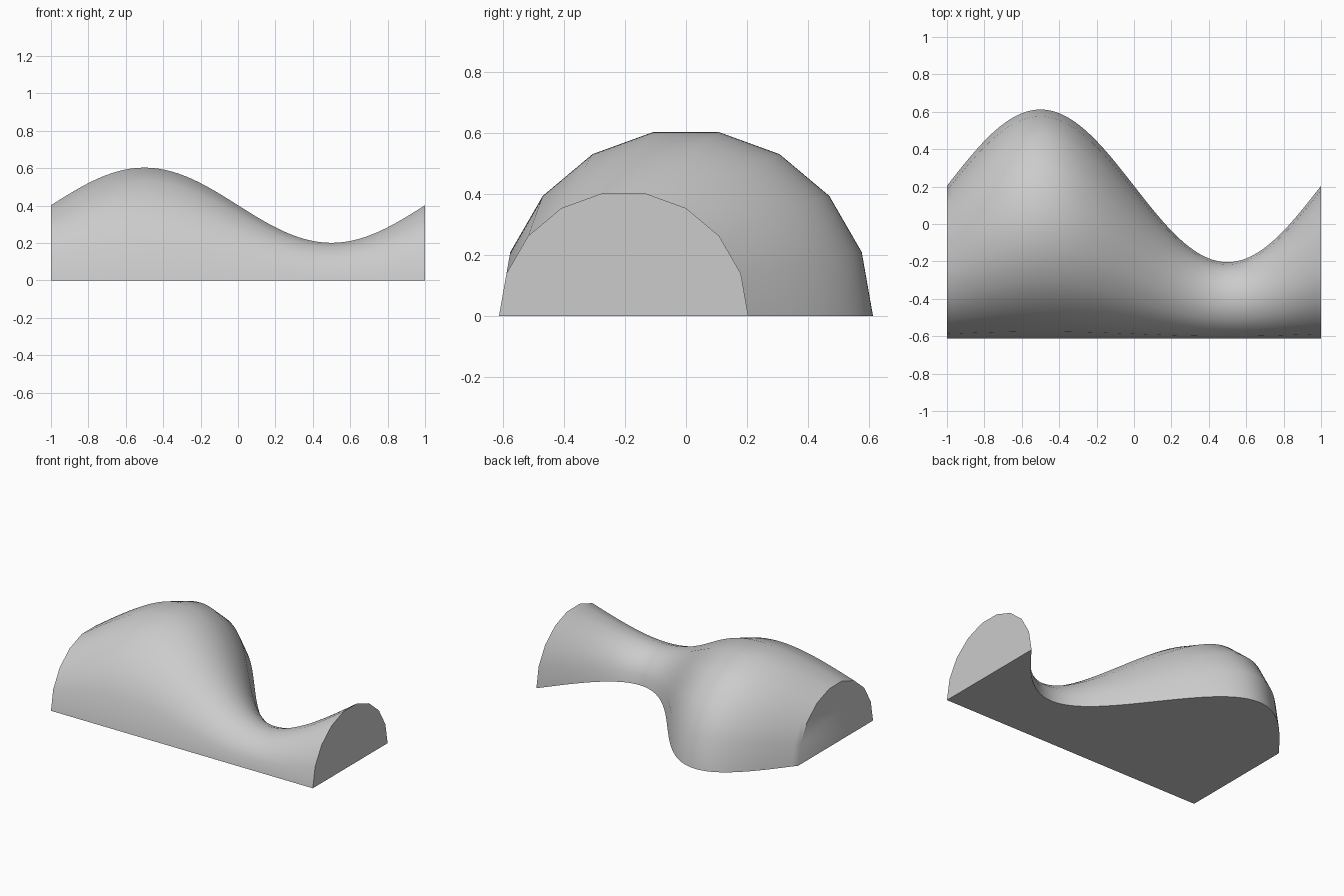
import bpy
import bmesh
import math

cube = bpy.data.objects.get("Cube")
if cube:
    bpy.data.objects.remove(cube, do_unlink=True)

# Plain grey material
grey = bpy.data.materials.new("light_grey")
grey.use_nodes = True
colour = (0.6, 0.6, 0.6, 1)
grey.diffuse_color = colour
grey.node_tree.nodes["Principled BSDF"].inputs["Base Color"].default_value = colour

STATIONS = 80      # steps along the length
SIDES = 9          # facets around the half circle
MEAN, WAVE = 0.408, 0.204
FRONT = -(MEAN + WAVE)


def half_ring(bm, x):
    """Half circle whose radius follows a sine wave, resting on the straight front edge."""
    r = MEAN - WAVE * math.sin(math.pi * x)
    angles = [math.pi * i / SIDES for i in range(SIDES + 1)]
    return [bm.verts.new((x, FRONT + r + r * math.cos(a), r * math.sin(a))) for a in angles]


# Wavy half-round body: sections joined by quads, with flat base and ends
bm = bmesh.new()
rings = [half_ring(bm, -1 + 2 * i / STATIONS) for i in range(STATIONS + 1)]
for a, b in zip(rings, rings[1:]):
    for i in range(SIDES + 1):
        j = (i + 1) % (SIDES + 1)
        bm.faces.new((a[i], a[j], b[j], b[i]))
for end in (rings[0], rings[-1]):
    bm.faces.new(end)
bmesh.ops.recalc_face_normals(bm, faces=bm.faces)

mesh = bpy.data.meshes.new("wavy_half_round_body")
bm.to_mesh(mesh)
bm.free()
mesh.materials.append(grey)
body = bpy.data.objects.new("wavy_half_round_body", mesh)
bpy.context.collection.objects.link(body)

# Smooth curved skin, crisp base and end edges
bpy.ops.object.select_all(action="DESELECT")
body.select_set(True)
bpy.context.view_layer.objects.active = body
bpy.ops.object.shade_smooth_by_angle(angle=math.radians(40))
